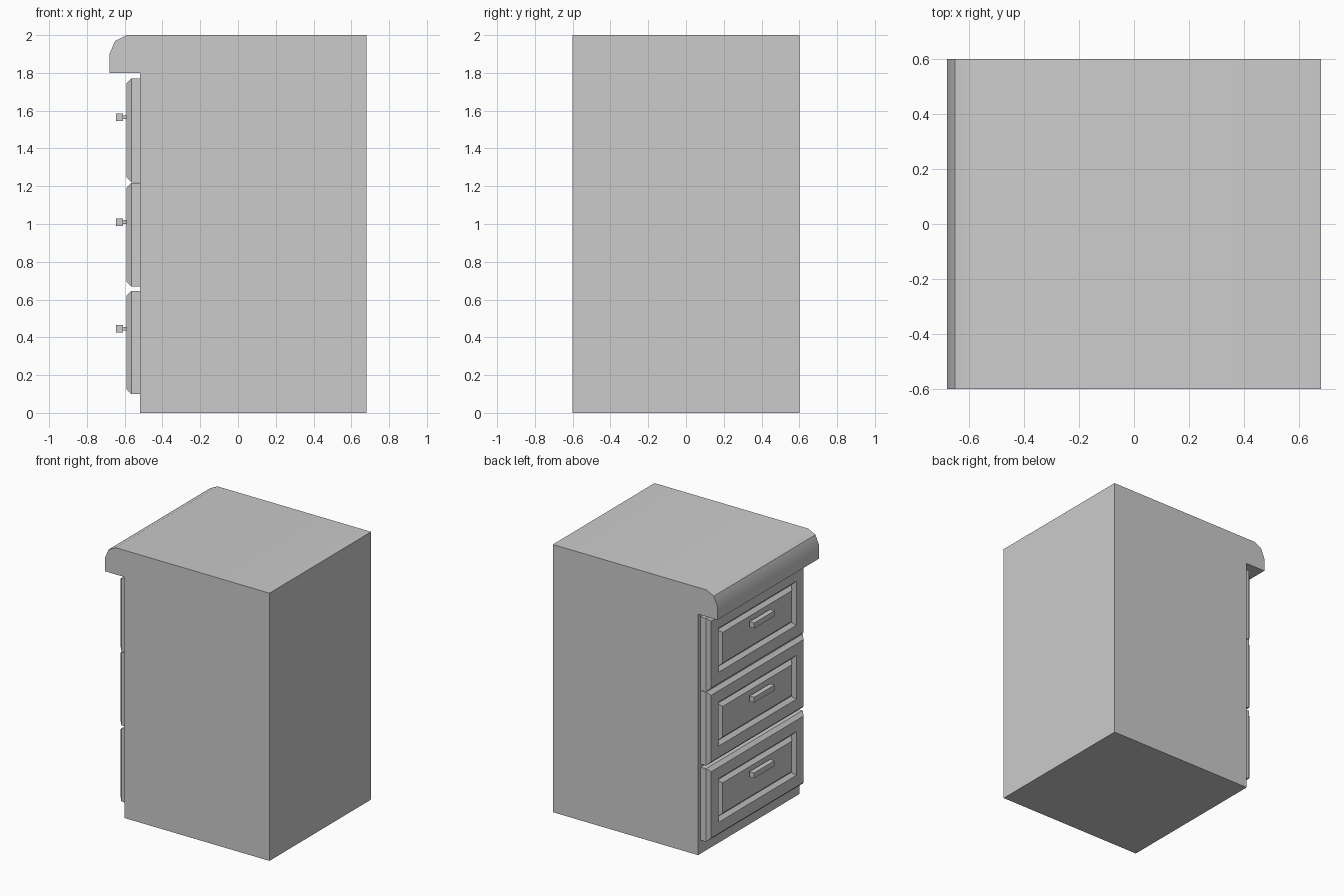
import bpy, bmesh
from mathutils import Vector

if "Cube" in bpy.data.objects:
    bpy.data.objects.remove(bpy.data.objects["Cube"])


def add_object(name, bm):
    bmesh.ops.recalc_face_normals(bm, faces=bm.faces[:])
    mesh = bpy.data.meshes.new(name)
    bm.to_mesh(mesh)
    bm.free()
    obj = bpy.data.objects.new(name, mesh)
    bpy.context.collection.objects.link(obj)
    return obj


def add_box(bm, lo, hi):
    lo, hi = Vector(lo), Vector(hi)
    verts = bmesh.ops.create_cube(bm, size=1)["verts"]
    bmesh.ops.scale(bm, vec=hi - lo, verts=verts)
    bmesh.ops.translate(bm, vec=(lo + hi) / 2, verts=verts)


# Cabinet body with overhanging rounded top: side profile extruded along y
profile = [(-0.52, 0), (0.68, 0), (0.68, 2), (-0.59, 2),
           (-0.65, 1.97), (-0.68, 1.9), (-0.68, 1.8), (-0.52, 1.8)]
bm = bmesh.new()
side = bm.faces.new([bm.verts.new((x, -0.6, z)) for x, z in profile])
ext = bmesh.ops.extrude_face_region(bm, geom=[side], use_keep_orig=True)
bmesh.ops.translate(bm, vec=(0, 1.2, 0),
                    verts=[g for g in ext["geom"] if isinstance(g, bmesh.types.BMVert)])
body = add_object("cabinet_body", bm)
bpy.context.view_layer.objects.active = body
body.select_set(True)
bpy.ops.object.shade_smooth_by_angle(angle=0.55)
body.select_set(False)


# Drawer front: nested rectangles (x, inset) give the chamfer, groove and raised panel
RINGS = [(-0.52, 0), (-0.565, 0), (-0.59, 0.025), (-0.59, 0.11),
         (-0.565, 0.135), (-0.59, 0.16)]


def drawer_front(name, z0, z1):
    bm = bmesh.new()
    loops = []
    for x, i in RINGS:
        y = 0.57 - i
        loops.append([bm.verts.new((x, a, b)) for a, b in
                      ((-y, z0 + i), (y, z0 + i), (y, z1 - i), (-y, z1 - i))])
    for a, b in zip(loops, loops[1:]):
        for k in range(4):
            n = (k + 1) % 4
            bm.faces.new((a[k], a[n], b[n], b[k]))
    bm.faces.new(loops[0])
    bm.faces.new(loops[-1])
    add_object(name, bm)


# Bar handle on two short posts
def handle(name, z):
    bm = bmesh.new()
    add_box(bm, (-0.647, -0.12, z - 0.02), (-0.61, 0.12, z + 0.02))
    for y in (-0.08, 0.08):
        add_box(bm, (-0.612, y - 0.01, z - 0.01), (-0.585, y + 0.01, z + 0.01))
    add_object(name, bm)


for label, z0, z1, hz in (("bottom", 0.10, 0.646, 0.445),
                          ("middle", 0.669, 1.217, 1.01),
                          ("top", 1.221, 1.77, 1.565)):
    drawer_front(label + "_drawer_front", z0, z1)
    handle(label + "_drawer_handle", hz)
